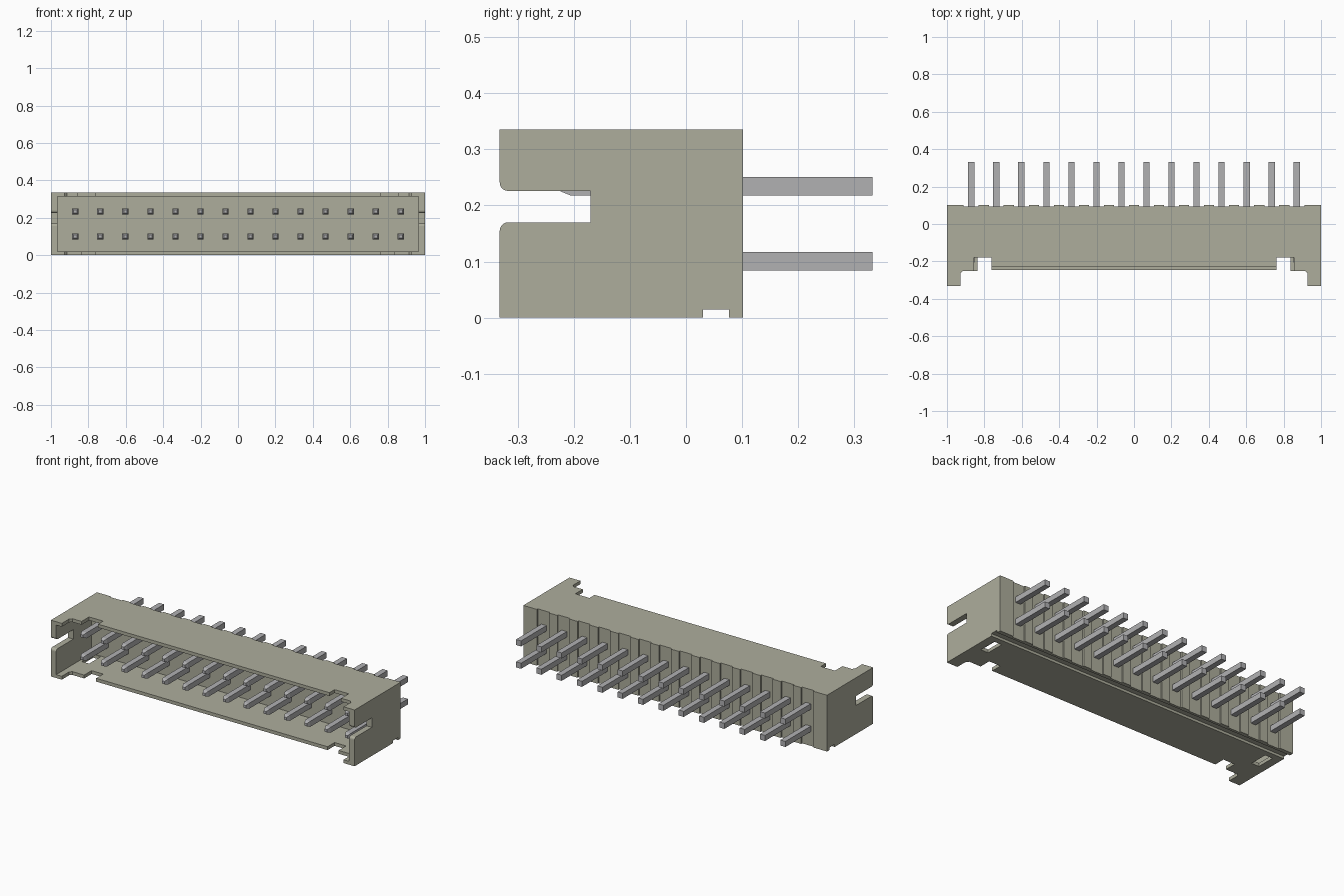
import bpy, bmesh, math

cube = bpy.data.objects.get("Cube")
if cube:
    bpy.data.objects.remove(cube, do_unlink=True)


def material(name, color):
    m = bpy.data.materials.new(name)
    m.use_nodes = True
    m.diffuse_color = color
    for n in m.node_tree.nodes:
        if n.type == 'BSDF_PRINCIPLED':
            n.inputs["Base Color"].default_value = color
    return m


beige = material("beige plastic", (0.42, 0.42, 0.335, 1))
metal = material("grey metal", (0.44, 0.44, 0.45, 1))


def new_object(name, mesh, mat):
    if not mesh.materials:
        mesh.materials.append(mat)
    ob = bpy.data.objects.new(name, mesh)
    bpy.context.collection.objects.link(ob)
    return ob


def prism(name, points, offset, mat):
    """Extrude a closed loop of 3D points along an offset vector."""
    bm = bmesh.new()
    face = bm.faces.new([bm.verts.new(p) for p in points])
    ext = bmesh.ops.extrude_face_region(bm, geom=[face])
    verts = [g for g in ext["geom"] if isinstance(g, bmesh.types.BMVert)]
    bmesh.ops.translate(bm, verts=verts, vec=offset)
    bmesh.ops.recalc_face_normals(bm, faces=bm.faces)
    mesh = bpy.data.meshes.new(name)
    bm.to_mesh(mesh)
    bm.free()
    return new_object(name, mesh, mat)


def box(name, x0, x1, y0, y1, z0, z1):
    loop = [(x0, y0, z0), (x1, y0, z0), (x1, y1, z0), (x0, y1, z0)]
    return prism(name, loop, (0, 0, z1 - z0), beige)


PITCH, COLS = 0.1339, 14
HEIGHT, FRONT, BACK = 0.335, -0.332, 0.102
columns = [(i - (COLS - 1) / 2) * PITCH for i in range(COLS)]

# Housing outline in plan: stepped front edge, mirrored, and grooved back
half_front = [(0.762, -0.246), (0.762, -0.18), (0.838, -0.18), (0.838, -0.25),
              (0.915, -0.25), (0.928, -0.263), (0.928, FRONT), (1.0, FRONT)]
outline = [(-x, y) for x, y in reversed(half_front)] + half_front
outline.append((1.0, BACK))
for x in reversed(columns):
    outline += [(x + 0.04, BACK), (x + 0.04, BACK - 0.009),
                (x - 0.04, BACK - 0.009), (x - 0.04, BACK)]
outline.append((-1.0, BACK))
housing = prism("housing", [(x, y, 0) for x, y in outline], (0, 0, HEIGHT), beige)

# Cutters: cavity, standoff groove, upper lip set-back
cutters = [
    box("cavity_cutter", -0.965, 0.965, -0.5, 0.0, 0.02, 0.315),
    box("groove_cutter", -1.1, 1.1, 0.03, 0.077, -0.1, 0.015),
    box("lip_cutter", -0.765, 0.765, -0.5, -0.228, 0.2, 0.5),
]
# Widened upper notches and floor holes on both sides
for s in (-1, 1):
    a, b = sorted((s * 0.80, s * 0.855))
    cutters.append(box("notch_cutter", a, b, -0.5, -0.18, 0.2, 0.5))
    a, b = sorted((s * 0.90, s * 0.95))
    cutters.append(box("hole_cutter", a, b, -0.115, -0.005, -0.1, 0.1))

# End wall slots with rounded mouths
R, Z0, Z1 = 0.015, 0.170, 0.226
arc = [(FRONT + R - R * math.sin(t), R - R * math.cos(t))
       for t in [i * math.pi / 10 for i in range(6)]]
slot = [(-0.17, Z0), (-0.17, Z1)] + [(y, Z1 + d) for y, d in arc]
slot += [(-0.5, Z1 + R), (-0.5, Z0 - R)] + [(y, Z0 - d) for y, d in reversed(arc)]
cutters.append(prism("slot_cutter", [(-1.1, y, z) for y, z in slot], (2.2, 0, 0), beige))

# Apply the cuts
for c in cutters:
    mod = housing.modifiers.new("cut", 'BOOLEAN')
    mod.operation = 'DIFFERENCE'
    mod.solver = 'EXACT'
    mod.object = c
    c.hide_render = True
bpy.context.view_layer.update()
evaluated = housing.evaluated_get(bpy.context.evaluated_depsgraph_get())
cut_mesh = bpy.data.meshes.new_from_object(evaluated)
housing.modifiers.clear()
housing.data = cut_mesh
for c in cutters:
    bpy.data.objects.remove(c, do_unlink=True)

# Contact pin with a tapered front tip, shared by both rows
W, TIP, TAIL = 0.0165, -0.225, 0.332
bm = bmesh.new()
rings = []
for y, w in ((TIP, W * 0.5), (TIP + 0.02, W), (TAIL, W)):
    rings.append([bm.verts.new((x * w, y, z * w))
                  for x, z in ((-1, -1), (1, -1), (1, 1), (-1, 1))])
for a, b in zip(rings, rings[1:]):
    for i in range(4):
        j = (i + 1) % 4
        bm.faces.new((a[i], a[j], b[j], b[i]))
bm.faces.new(rings[0])
bm.faces.new(rings[-1])
bmesh.ops.recalc_face_normals(bm, faces=bm.faces)
pin_mesh = bpy.data.meshes.new("contact_pin")
bm.to_mesh(pin_mesh)
bm.free()

for row, z in (("lower", 0.101), ("upper", 0.234)):
    for i, x in enumerate(columns):
        pin = new_object(f"{row}_pin_{i + 1}", pin_mesh, metal)
        pin.location = (x, 0, z)
